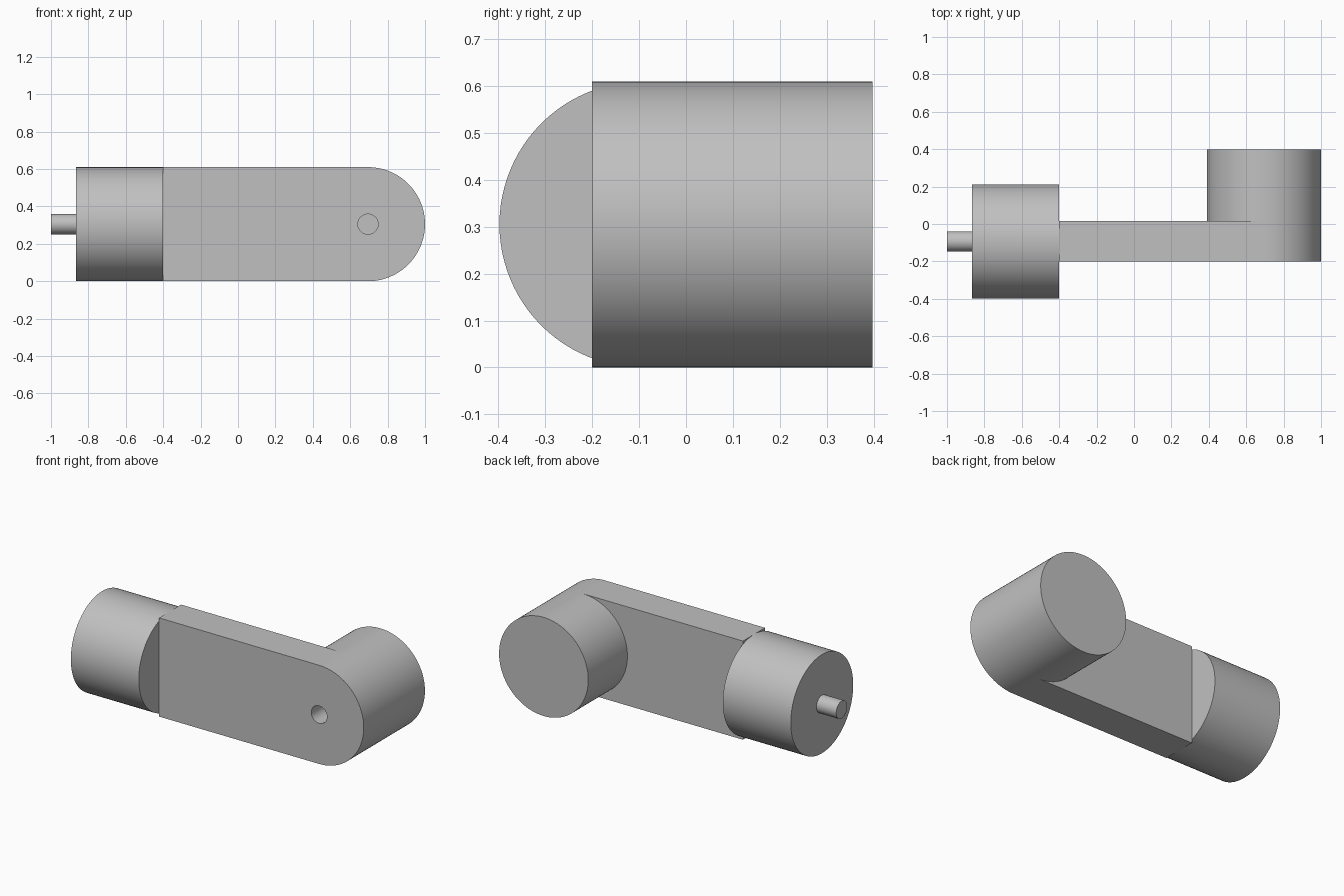
import bpy
import bmesh
from math import pi, sin, cos, radians
from mathutils import Matrix, Vector

old = bpy.data.objects.get("Cube")
if old:
    bpy.data.objects.remove(old, do_unlink=True)

R = 0.305            # shared radius of both drums and the arm end
PIN_R = 0.054
PIN_LEN = 0.135
DRUM_Y = -0.093      # axis of the drum that carries the pin
PIVOT_X = 0.695      # axis of the drum on the rounded arm end
ARM_FRONT, ARM_BACK = -0.2, 0.015
ARM_START = -0.4

grey = bpy.data.materials.new("plain grey")
grey.use_nodes = True
grey.diffuse_color = (0.53, 0.53, 0.53, 1)
grey.node_tree.nodes["Principled BSDF"].inputs["Base Color"].default_value = grey.diffuse_color


def finish(name, bm):
    bmesh.ops.recalc_face_normals(bm, faces=bm.faces)
    mesh = bpy.data.meshes.new(name)
    bm.to_mesh(mesh)
    bm.free()
    mesh.materials.append(grey)
    obj = bpy.data.objects.new(name, mesh)
    bpy.context.collection.objects.link(obj)
    return obj


def smooth(obj):
    bpy.ops.object.select_all(action='DESELECT')
    obj.select_set(True)
    bpy.context.view_layer.objects.active = obj
    bpy.ops.object.shade_smooth_by_angle(angle=radians(30))


def rod(name, start, end, radius, sides=96):
    """Capped cylinder between two points."""
    start, end = Vector(start), Vector(end)
    axis = end - start
    turn = axis.to_track_quat('Z', 'Y').to_matrix().to_4x4()
    bm = bmesh.new()
    bmesh.ops.create_cone(bm, cap_ends=True, segments=sides, radius1=radius,
                          radius2=radius, depth=axis.length,
                          matrix=Matrix.Translation((start + end) / 2) @ turn)
    return finish(name, bm)


# Arm: flat slab with one rounded end
bm = bmesh.new()
steps = 48
outline = [(ARM_START, 2 * R), (ARM_START, 0)]
for i in range(steps + 1):
    a = -pi / 2 + pi * i / steps
    outline.append((PIVOT_X + R * cos(a), R + R * sin(a)))
face = bm.faces.new([bm.verts.new((x, ARM_FRONT, z)) for x, z in outline])
extruded = bmesh.ops.extrude_face_region(bm, geom=[face], use_keep_orig=True)
bmesh.ops.translate(bm, vec=(0, ARM_BACK - ARM_FRONT, 0),
                    verts=[v for v in extruded["geom"] if isinstance(v, bmesh.types.BMVert)])
arm = finish("arm", bm)

# Blind socket in the rounded end, sized for the pin
cutter = rod("socket_cutter", (PIVOT_X, ARM_FRONT - 0.1, R),
             (PIVOT_X, ARM_FRONT + PIN_LEN, R), PIN_R, 48)
cutter.hide_render = True
cut = arm.modifiers.new("socket", 'BOOLEAN')
cut.operation = 'DIFFERENCE'
cut.solver = 'EXACT'
cut.object = cutter
bpy.context.view_layer.objects.active = arm
bpy.ops.object.modifier_apply(modifier=cut.name)
bpy.data.objects.remove(cutter, do_unlink=True)
smooth(arm)

# Drums and pin
smooth(rod("pivot_drum", (PIVOT_X, ARM_BACK, R), (PIVOT_X, 0.398, R), R))
smooth(rod("side_drum", (-0.865, DRUM_Y, R), (ARM_START, DRUM_Y, R), R))
smooth(rod("pin", (-1, DRUM_Y, R), (-0.865, DRUM_Y, R), PIN_R, 48))
